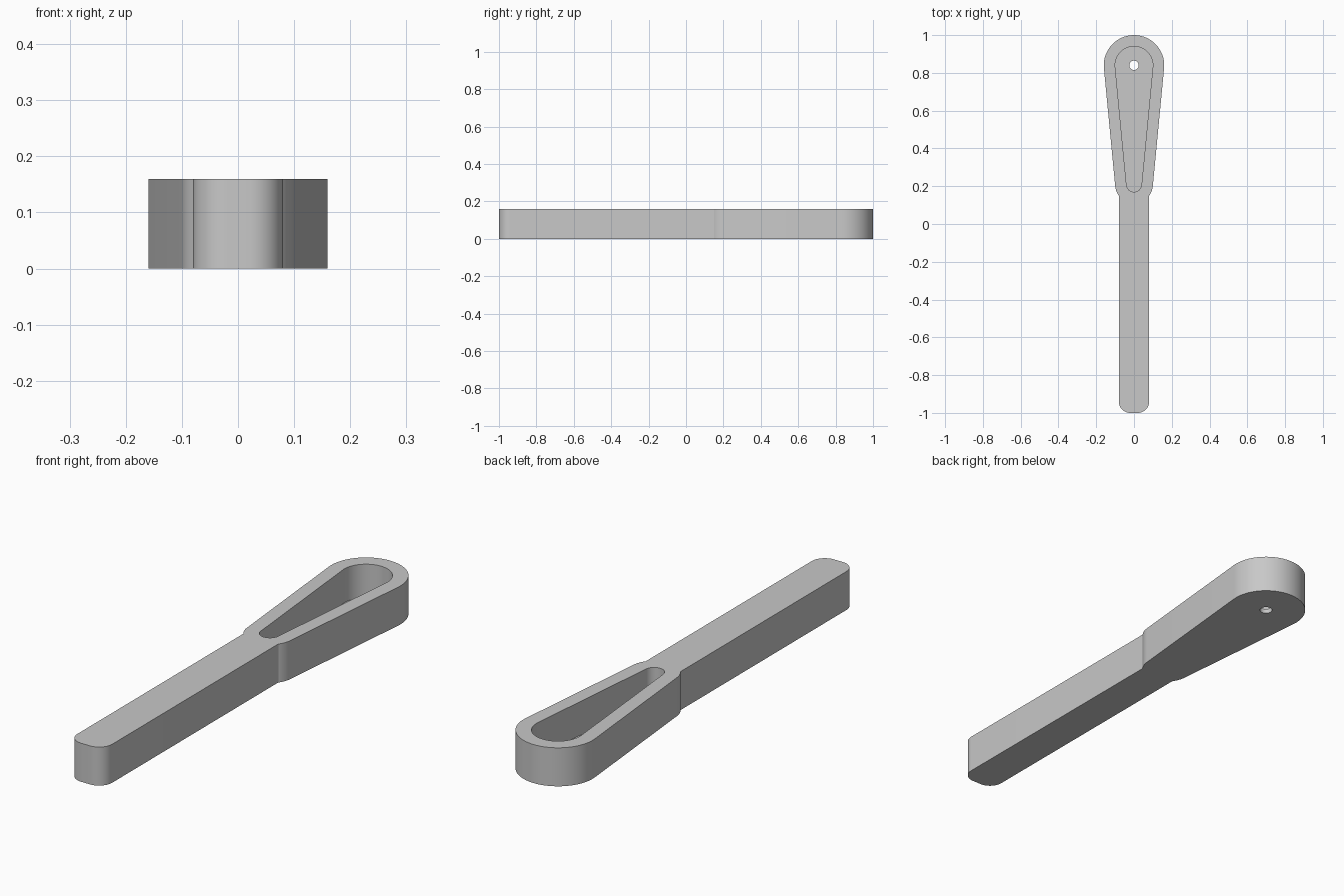
import bpy, bmesh
from math import sin, cos, pi, asin, sqrt, radians

cube = bpy.data.objects.get("Cube")
if cube:
    bpy.data.objects.remove(cube, do_unlink=True)

HEIGHT, FLOOR = 0.16, 0.02
HEAD_Y, NECK_Y = 0.84, 0.21        # centres of the large and small head arcs
HEAD_R, NECK_R = 0.16, 0.10
WALL, HOLE_R = 0.06, 0.025
HALF_W, CORNER = 0.08, 0.06        # handle half width and end rounding

grey = bpy.data.materials.new("light grey")
grey.use_nodes = True
grey.diffuse_color = (0.58, 0.58, 0.58, 1)
grey.node_tree.nodes["Principled BSDF"].inputs["Base Color"].default_value = grey.diffuse_color


def arc(cx, cy, r, a0, a1, n):
    return [(cx + r * cos(a0 + (a1 - a0) * i / n),
             cy + r * sin(a0 + (a1 - a0) * i / n)) for i in range(n + 1)]


def prism(name, outline, z0, z1):
    """Extrude a counter-clockwise outline between two heights."""
    bm = bmesh.new()
    face = bm.faces.new([bm.verts.new((x, y, z0)) for x, y in outline])
    top = bmesh.ops.extrude_face_region(bm, geom=[face])["geom"]
    verts = [v for v in top if isinstance(v, bmesh.types.BMVert)]
    bmesh.ops.translate(bm, verts=verts, vec=(0, 0, z1 - z0))
    bmesh.ops.recalc_face_normals(bm, faces=bm.faces)
    mesh = bpy.data.meshes.new(name)
    bm.to_mesh(mesh)
    bm.free()
    mesh.materials.append(grey)
    obj = bpy.data.objects.new(name, mesh)
    bpy.context.collection.objects.link(obj)
    return obj


# Angle of the tangent points on both head arcs
tilt = -asin((HEAD_R - NECK_R) / (HEAD_Y - NECK_Y))
neck_end = -sqrt(NECK_R ** 2 - HALF_W ** 2)
neck_angle = asin(neck_end / NECK_R)

# Body outline: handle end, neck flare, round head
body_outline = (
    arc(-HALF_W + CORNER, -1 + CORNER, CORNER, pi, 1.5 * pi, 16)
    + arc(HALF_W - CORNER, -1 + CORNER, CORNER, -pi / 2, 0, 16)
    + arc(0, NECK_Y, NECK_R, neck_angle, tilt, 8)
    + arc(0, HEAD_Y, HEAD_R, tilt, pi - tilt, 48)
    + arc(0, NECK_Y, NECK_R, pi - tilt, pi - neck_angle, 8))
body = prism("handle_body", body_outline, 0, HEIGHT)

# Teardrop pocket and pin hole
pocket_outline = (arc(0, HEAD_Y, HEAD_R - WALL, tilt, pi - tilt, 48)
                  + arc(0, NECK_Y, NECK_R - WALL, pi - tilt, 2 * pi + tilt, 32))
pocket = prism("pocket_cutter", pocket_outline, FLOOR, HEIGHT + 0.1)
hole = prism("hole_cutter", arc(0, HEAD_Y, HOLE_R, 0, 2 * pi, 32)[:-1], -0.1, HEIGHT / 2)

for cutter in (pocket, hole):
    cut = body.modifiers.new(cutter.name, 'BOOLEAN')
    cut.operation = 'DIFFERENCE'
    cut.solver = 'EXACT'
    cut.object = cutter

# Apply the cuts and remove the helpers
bpy.ops.object.select_all(action='DESELECT')
body.select_set(True)
bpy.context.view_layer.objects.active = body
for cutter in (pocket, hole):
    bpy.ops.object.modifier_apply(modifier=cutter.name)
    bpy.data.objects.remove(cutter, do_unlink=True)
bpy.ops.object.shade_smooth_by_angle(angle=radians(30))
